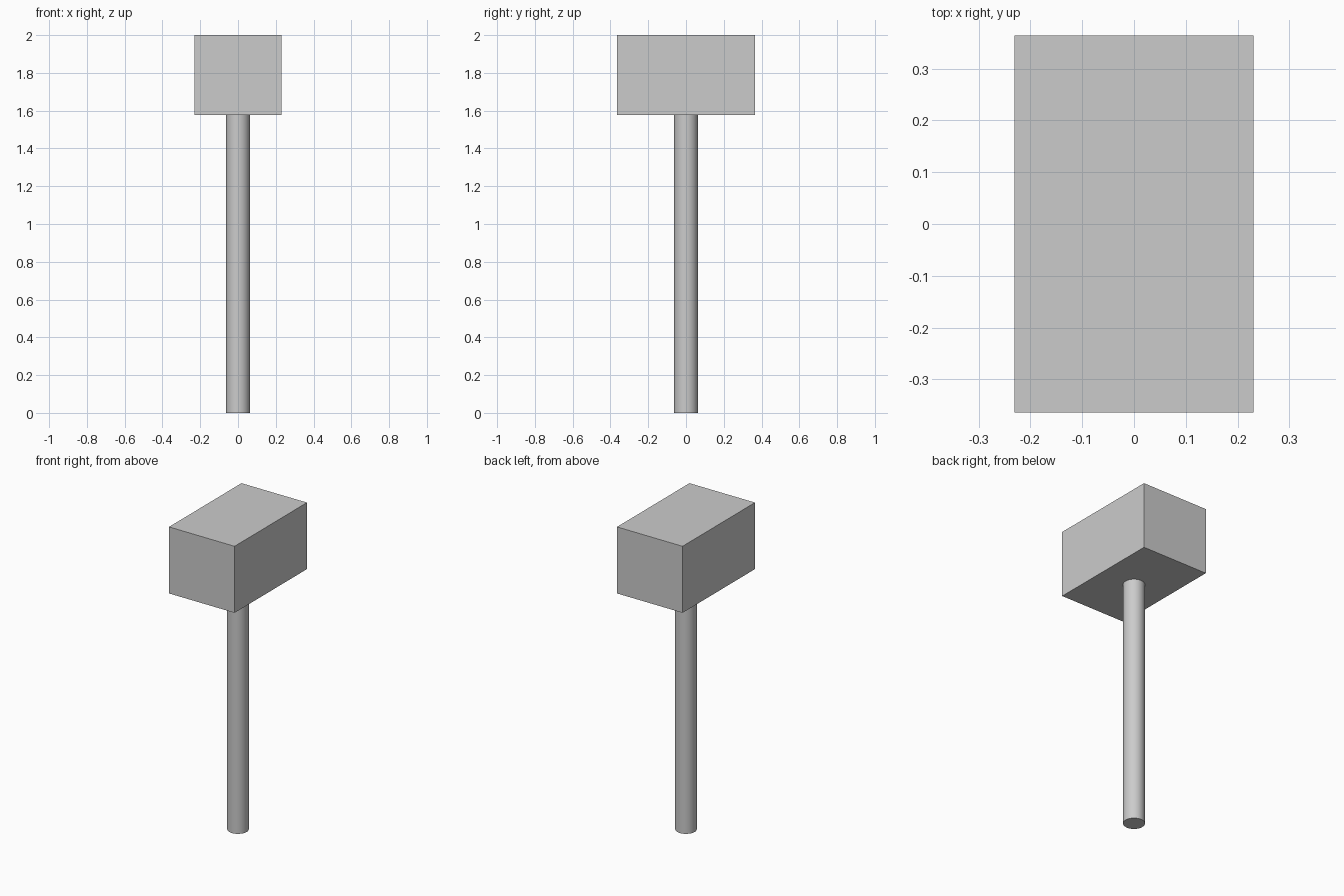
import bpy
import math

if "Cube" in bpy.data.objects:
    bpy.data.objects.remove(bpy.data.objects["Cube"])

HEAD_BASE = 1.577
TOP = 2.0

# Handle: smooth round shaft running up to the underside of the head
bpy.ops.mesh.primitive_cylinder_add(vertices=32, radius=0.0625, depth=HEAD_BASE,
                                    location=(0, 0, HEAD_BASE / 2))
handle = bpy.context.object
handle.name = "handle"
bpy.ops.object.shade_smooth_by_angle(angle=math.radians(30))

# Head: plain rectangular block, longest front to back
bpy.ops.mesh.primitive_cube_add(size=1, location=(0, 0, (HEAD_BASE + TOP) / 2))
head = bpy.context.object
head.name = "mallet_head"
head.scale = (0.461, 0.728, TOP - HEAD_BASE)
bpy.ops.object.transform_apply(location=False, rotation=False, scale=True)
